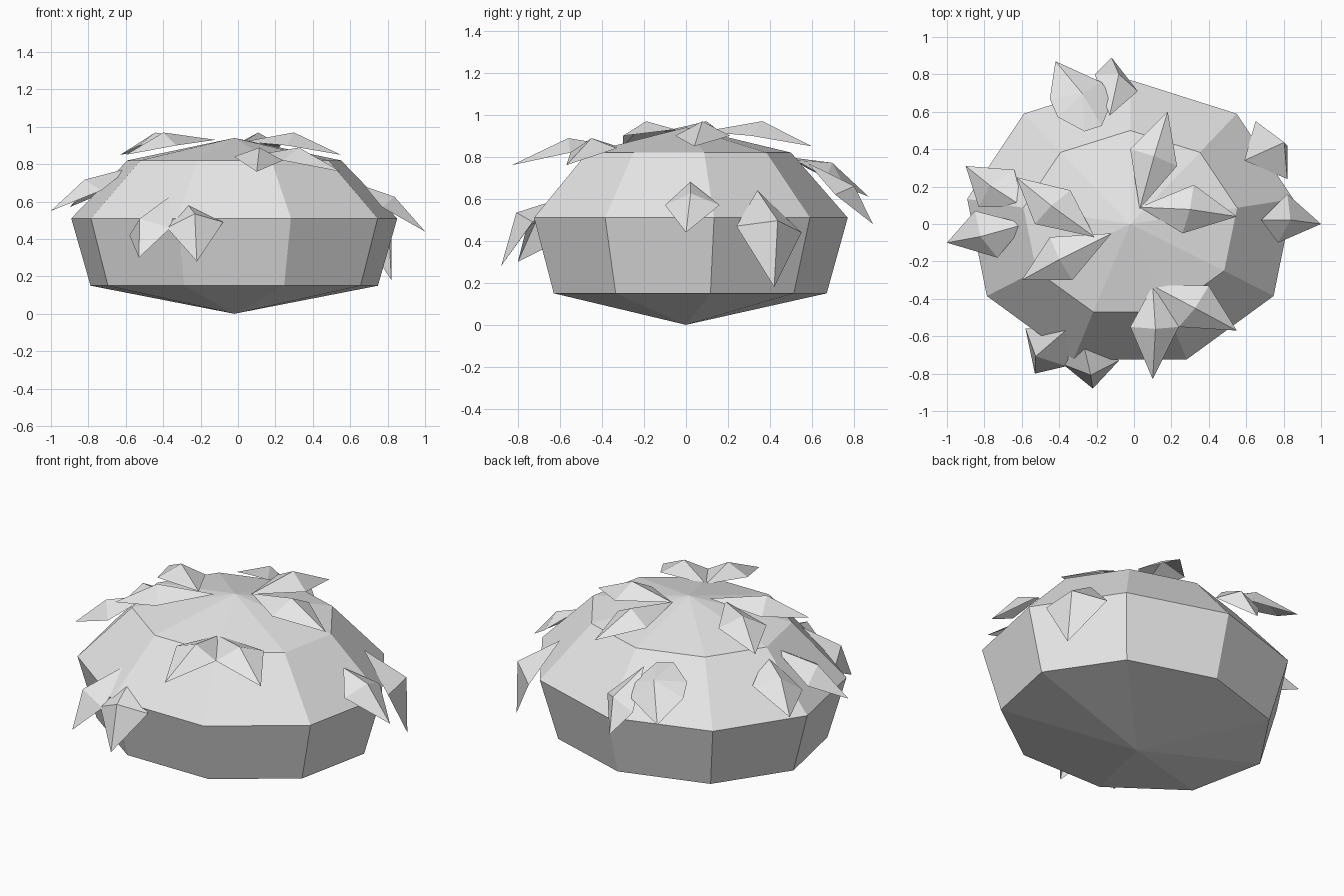
import bpy
import bmesh
from math import cos, sin, radians
from mathutils import Vector

default_cube = bpy.data.objects.get("Cube")
if default_cube:
    bpy.data.objects.remove(default_cube, do_unlink=True)

# Single pale grey material
grey = bpy.data.materials.new("pale_grey")
grey.use_nodes = True
tone = (0.8, 0.8, 0.8, 1)
grey.diffuse_color = tone
grey.node_tree.nodes["Principled BSDF"].inputs["Base Color"].default_value = tone

SIDES = 9
BODY_CENTRE = Vector((-0.02, 0, 0.4))


def finish(name, bm):
    """Turn a bmesh into a flat-shaded object."""
    mesh = bpy.data.meshes.new(name)
    bm.to_mesh(mesh)
    bm.free()
    mesh.materials.append(grey)
    bpy.context.collection.objects.link(bpy.data.objects.new(name, mesh))


def build_body():
    """Faceted oval dome with a shallow pointed underside."""
    bm = bmesh.new()
    rings = []
    for radius_x, radius_y, height in ((.78, .67, .15), (.885, .77, .51), (.58, .5, .82)):
        ring = []
        for i in range(SIDES):
            angle = radians(90 + i * 360 / SIDES)
            ring.append(bm.verts.new((BODY_CENTRE.x + radius_x * cos(angle),
                                      radius_y * sin(angle), height)))
        rings.append(ring)
    bottom = bm.verts.new((BODY_CENTRE.x, 0, 0))
    top = bm.verts.new((BODY_CENTRE.x, 0, .94))
    for i in range(SIDES):
        j = (i + 1) % SIDES
        bm.faces.new((bottom, rings[0][j], rings[0][i]))
        for lower, upper in zip(rings, rings[1:]):
            bm.faces.new((lower[i], lower[j], upper[j], upper[i]))
        bm.faces.new((rings[-1][i], rings[-1][j], top))
    bmesh.ops.recalc_face_normals(bm, faces=bm.faces)
    finish("body", bm)


def build_leaf(name, base, tip, left, right, lift=.07, blunt=False):
    """Folded leaf: a rim fanned around a ridge point raised away from the body."""
    base, tip, left, right = (Vector(p) for p in (base, tip, left, right))
    middle = (left + right) / 2
    normal = (tip - base).cross(left - right).normalized()
    if normal.dot(middle - BODY_CENTRE) < 0:
        normal.negate()
        left, right = right, left
    rim = [base, right, tip, left]
    if blunt:
        # Cut every corner but the tip
        rim = [base.lerp(left, .25), base.lerp(right, .25),
               right.lerp(base, .2), right.lerp(tip, .25), tip,
               left.lerp(tip, .25), left.lerp(base, .2)]
    bm = bmesh.new()
    ridge = bm.verts.new(middle + normal * lift)
    verts = [bm.verts.new(p) for p in rim]
    for a, b in zip(verts, verts[1:] + verts[:1]):
        bm.faces.new((ridge, a, b))
    bm.normal_update()
    if sum(f.normal.dot(normal) for f in bm.faces) < 0:
        bmesh.ops.reverse_faces(bm, faces=bm.faces)
    finish(name, bm)


build_body()

# Leaves around the crown
build_leaf("crown_leaf_back", base=(.03, .08, .92), tip=(.18, .6, .85),
           left=(-.02, .4, .9), right=(.23, .31, .9))
build_leaf("crown_leaf_left", base=(.03, .09, .92), tip=(.55, .04, .85),
           left=(.32, .21, .9), right=(.26, -.05, .9))
build_leaf("crown_leaf_right", base=(-.21, -.07, .93), tip=(-.63, .25, .85),
           left=(-.53, 0, .9), right=(-.34, .18, .9))
build_leaf("crown_leaf_front", base=(-.12, -.05, .93), tip=(-.6, -.3, .85),
           left=(-.33, -.3, .9), right=(-.45, -.07, .9))

# Upper front pair
build_leaf("upper_front_leaf_inner", base=(.1, -.33, .85), tip=(.1, -.83, .76),
           left=(.24, -.55, .82), right=(-.02, -.55, .84), lift=.06)
build_leaf("upper_front_leaf_outer", base=(.1, -.33, .85), tip=(.55, -.57, .76),
           left=(.4, -.33, .84), right=(.24, -.55, .82), lift=.06)

# Lower front pair
build_leaf("lower_front_leaf_outer", base=(-.32, -.53, .66), tip=(-.53, -.8, .3),
           left=(-.36, -.76, .46), right=(-.58, -.56, .42), lift=.1)
build_leaf("lower_front_leaf_inner", base=(-.28, -.6, .6), tip=(-.22, -.88, .28),
           left=(-.08, -.73, .49), right=(-.38, -.75, .46), lift=.09)

# Left side leaves
build_leaf("left_leaf_front", base=(.68, .02, .68), tip=(1, 0, .44),
           left=(.82, .16, .57), right=(.77, -.1, .57))
build_leaf("left_leaf_back", base=(.59, .34, .64), tip=(.82, .42, .18),
           left=(.65, .55, .44), right=(.82, .24, .47), lift=.09)

# Right side leaves
build_leaf("right_leaf_front", base=(-.58, 0, .78), tip=(-1, -.1, .55),
           left=(-.73, -.18, .66), right=(-.85, .07, .65))
build_leaf("right_leaf_back", base=(-.59, .09, .78), tip=(-.9, .31, .57),
           left=(-.83, .09, .63), right=(-.64, .29, .68), lift=.08)

# Back pair, one of them broad and blunt
build_leaf("back_leaf_broad", base=(-.2, .46, .82), tip=(-.42, .87, .61),
           left=(-.46, .6, .73), right=(-.09, .72, .67), lift=.08, blunt=True)
build_leaf("back_leaf_narrow", base=(-.13, .58, .77), tip=(-.12, .89, .48),
           left=(.02, .71, .62), right=(-.21, .8, .6))
